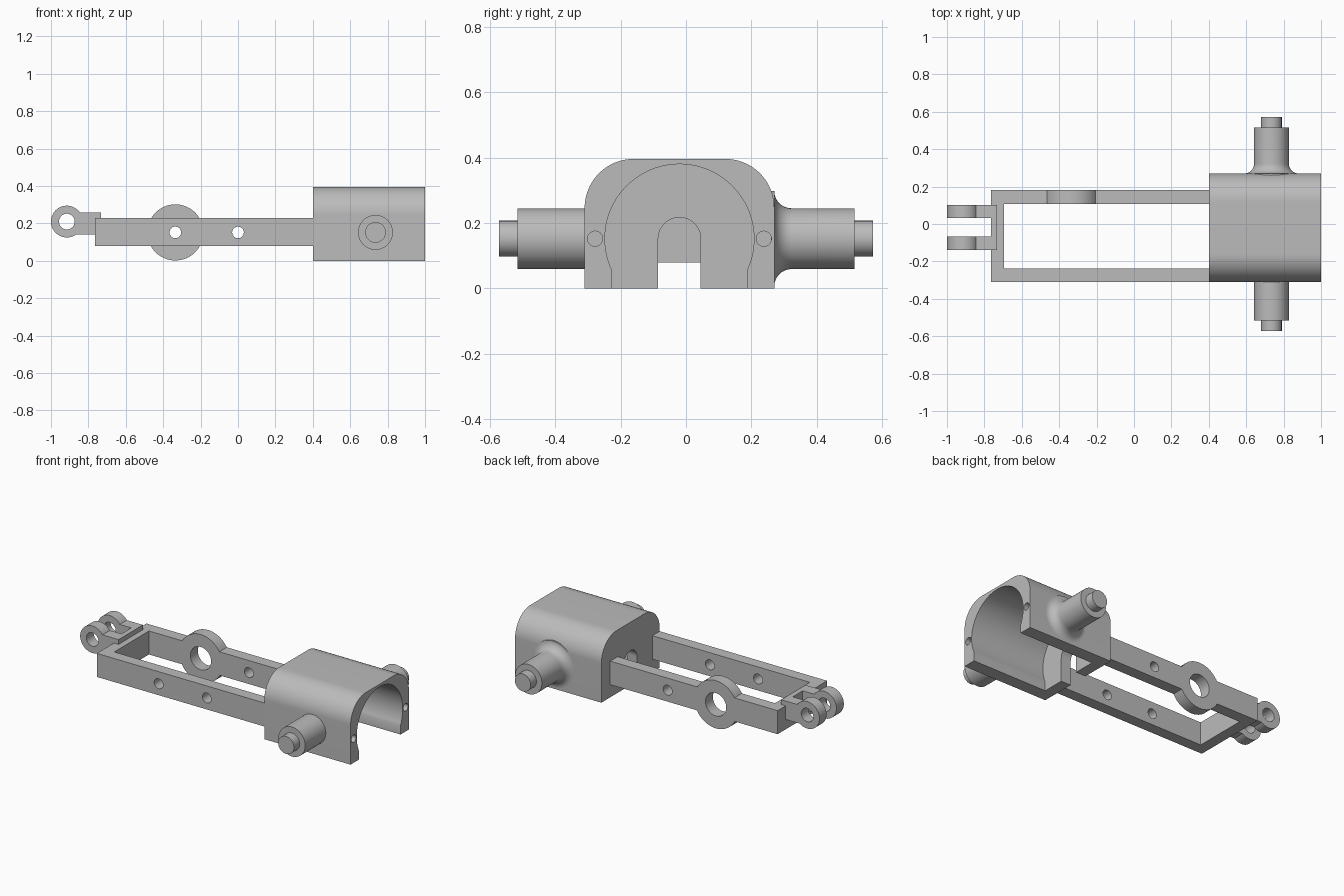
import bpy, bmesh, math
from mathutils import Vector

if "Cube" in bpy.data.objects:
    bpy.data.objects.remove(bpy.data.objects["Cube"])

GREY = (0.5, 0.5, 0.5, 1)
mat = bpy.data.materials.new("plain grey")
mat.use_nodes = True
mat.diffuse_color = GREY
mat.node_tree.nodes["Principled BSDF"].inputs["Base Color"].default_value = GREY

AXIS_Z = 0.152   # height of the pegs, bores and bar holes
MID_Y = -0.02    # centre plane of the housing


def arc(cx, cy, r, start, end, steps=24):
    angles = [math.radians(start + (end - start) * i / steps) for i in range(steps + 1)]
    return [(cx + r * math.cos(a), cy + r * math.sin(a)) for a in angles]


def circle(cx, cy, r):
    return arc(cx, cy, r, 0, 360, 64)[:-1]


def rect(a0, b0, a1, b1):
    return [(a0, b0), (a1, b0), (a1, b1), (a0, b1)]


def prism(name, profile, axis, lo, hi):
    """Extrude a closed 2D profile from lo to hi along an axis."""
    place = {"x": lambda a, b, t: (t, a, b),
             "y": lambda a, b, t: (a, t, b),
             "z": lambda a, b, t: (a, b, t)}[axis]
    bm = bmesh.new()
    face = bm.faces.new([bm.verts.new(place(a, b, lo)) for a, b in profile])
    grown = bmesh.ops.extrude_face_region(bm, geom=[face])["geom"]
    shift = Vector(place(0, 0, hi - lo))
    bmesh.ops.translate(bm, vec=shift, verts=[v for v in grown if isinstance(v, bmesh.types.BMVert)])
    return finish(name, bm)


def turned(name, rows, x, z):
    """Revolve (y, radius) rows around an axis parallel to y."""
    steps = 64
    bm = bmesh.new()
    rings = [[bm.verts.new((x + a, y, z + b)) for a, b in circle(0, 0, r)] for y, r in rows]
    for low, high in zip(rings, rings[1:]):
        for i in range(steps):
            j = (i + 1) % steps
            bm.faces.new((low[i], low[j], high[j], high[i]))
    bm.faces.new(rings[0])
    bm.faces.new(rings[-1])
    return finish(name, bm)


def finish(name, bm):
    bmesh.ops.recalc_face_normals(bm, faces=bm.faces)
    mesh = bpy.data.meshes.new(name)
    bm.to_mesh(mesh)
    bm.free()
    mesh.materials.append(mat)
    obj = bpy.data.objects.new(name, mesh)
    bpy.context.collection.objects.link(obj)
    return obj


def combine(obj, other, operation):
    other.hide_render = True
    mod = obj.modifiers.new("combine", "BOOLEAN")
    mod.operation, mod.solver, mod.object = operation, "EXACT", other
    bpy.context.view_layer.objects.active = obj
    bpy.ops.object.modifier_apply(modifier=mod.name)
    bpy.data.objects.remove(other)


def cut(obj, profile, axis, lo, hi):
    combine(obj, prism("cutter", profile, axis, lo, hi), "DIFFERENCE")


# Housing: rounded block with an arched cavity and a slotted end wall
top, side, corner = 0.396, 0.29, 0.15
outline = [(MID_Y - side, 0), (MID_Y + side, 0)]
outline += arc(MID_Y + side - corner, top - corner, corner, 0, 90)
outline += arc(MID_Y - side + corner, top - corner, corner, 90, 180)
housing = prism("housing", outline, "x", 0.4, 1)

half, radius = 0.207, 0.228
dip = math.degrees(math.acos(half / radius))
arch = [(MID_Y - half, -0.1), (MID_Y + half, -0.1)]
arch += arc(MID_Y, AXIS_Z, radius, -dip, 180 + dip, 64)
cut(housing, arch, "x", 0.47, 1.1)

slot = [(MID_Y - 0.065, -0.1), (MID_Y + 0.065, -0.1)] + arc(MID_Y, AXIS_Z, 0.065, 0, 180)
cut(housing, slot, "x", 0.3, 0.6)
for sign in (-1, 1):
    cut(housing, circle(MID_Y + sign * 0.258, AXIS_Z, 0.023), "x", 0.85, 1.1)

# Stepped pegs, the back one with a flared root
PEG_X = 0.735
tip = [(0.515, 0.093), (0.515, 0.055), (0.572, 0.055)]
turned("front_peg", [(-0.29, 0.093)] + [(-y, r) for y, r in tip], PEG_X, AXIS_Z)
flare = [(y, r) for y, r in arc(0.323, 0.146, 0.053, 180, 270, 12)]
turned("back_peg", [(0.26, 0.146)] + flare + tip, PEG_X, AXIS_Z)

# Frame: two long bars joined by a crossbar
bars = [(0.4, -0.31), (0.4, -0.237), (-0.695, -0.237), (-0.695, 0.108),
        (0.4, 0.108), (0.4, 0.182), (-0.765, 0.182), (-0.765, -0.31)]
frame = prism("frame", bars, "z", 0.08, 0.228)

# Ring on the back bar, then the bores
RING_X = -0.335
combine(frame, prism("ring", circle(RING_X, AXIS_Z, 0.15), "y", 0.108, 0.182), "UNION")
cut(frame, circle(RING_X, AXIS_Z, 0.072), "y", 0, 0.3)
cut(frame, circle(RING_X, AXIS_Z, 0.031), "y", -0.4, -0.1)
cut(frame, circle(0, AXIS_Z, 0.031), "y", -0.4, 0.3)

# Clevis: two drilled lugs on a short plate
EYE_X, EYE_Z = -0.915, 0.21
clevis = prism("clevis", rect(-0.765, 0.142, -0.733, 0.258), "y", -0.14, 0.102)
for low, high in ((-0.14, -0.067), (0.032, 0.102)):
    combine(clevis, prism("lug", rect(EYE_X, 0.142, -0.75, 0.258), "y", low, high), "UNION")
    combine(clevis, prism("eye", circle(EYE_X, EYE_Z, 0.085), "y", low, high), "UNION")
cut(clevis, circle(EYE_X, EYE_Z, 0.042), "y", -0.3, 0.3)

# Smooth shading with crisp edges
bpy.ops.object.select_all(action="DESELECT")
for obj in bpy.context.collection.objects:
    if obj.type == "MESH" and mat.name in obj.data.materials:
        obj.select_set(True)
        bpy.context.view_layer.objects.active = obj
bpy.ops.object.shade_smooth_by_angle(angle=math.radians(30))
